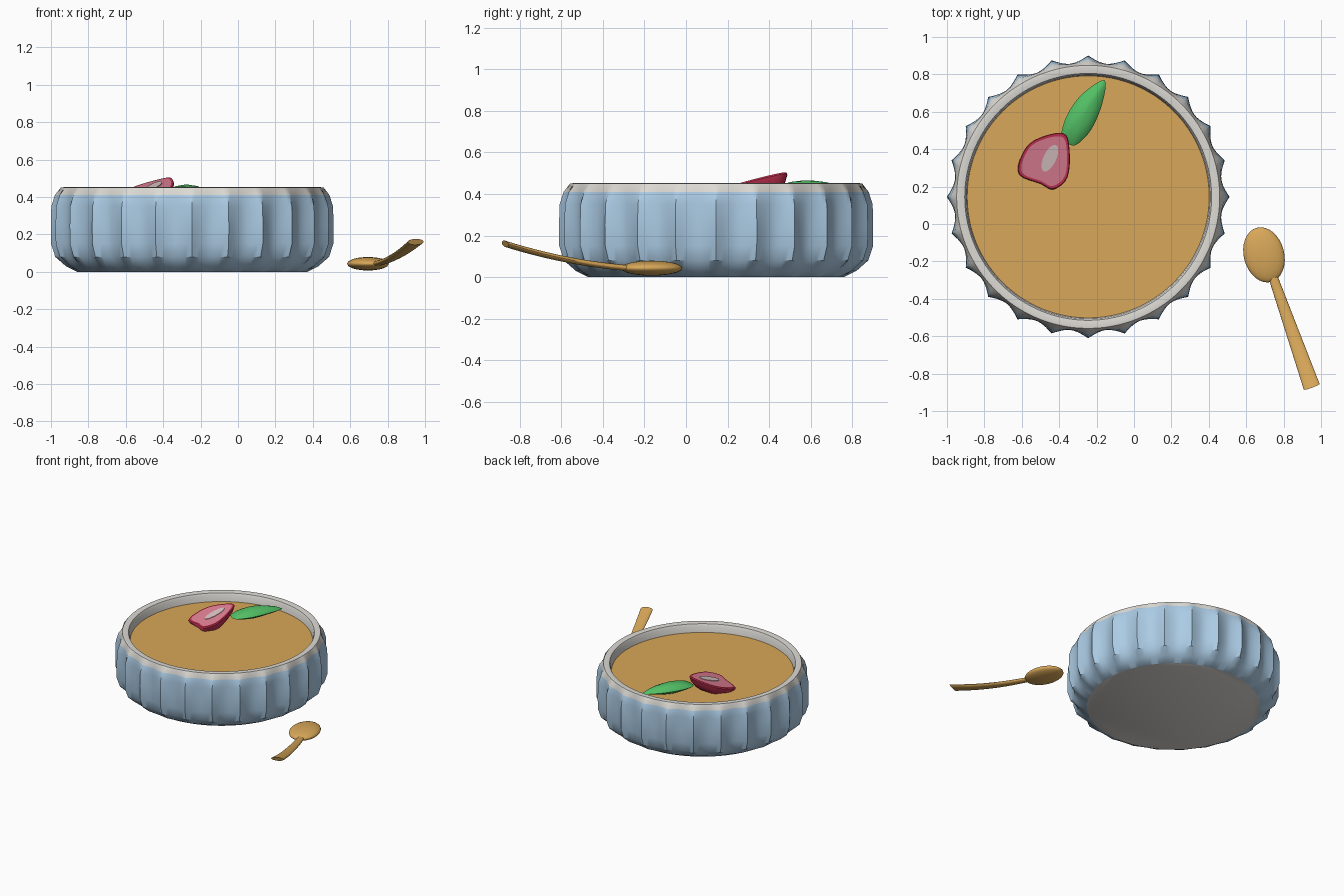
import bpy, bmesh, math
from mathutils import Vector

cube = bpy.data.objects.get("Cube")
if cube:
    bpy.data.objects.remove(cube, do_unlink=True)


def material(name, rgb):
    m = bpy.data.materials.new(name)
    m.use_nodes = True
    m.diffuse_color = (*rgb, 1)
    bsdf = next(n for n in m.node_tree.nodes if n.type == 'BSDF_PRINCIPLED')
    bsdf.inputs["Base Color"].default_value = (*rgb, 1)
    return m


BLUE = material("pale blue glaze", (0.41, 0.60, 0.78))
WHITE = material("off white ceramic", (0.72, 0.70, 0.66))
GOLD = material("golden custard", (0.69, 0.39, 0.10))
RED = material("berry red", (0.60, 0.033, 0.09))
PINK = material("berry flesh pink", (0.75, 0.22, 0.30))
PALE = material("berry heart", (0.72, 0.56, 0.56))
GREEN = material("leaf green", (0.085, 0.52, 0.13))


def loft(name, rings, mats, pick=None, caps=True, angle=30):
    """Skin a stack of closed rings; pick(ring_index) gives the material slot."""
    bm = bmesh.new()
    loops = [[bm.verts.new(p) for p in ring] for ring in rings]
    n = len(loops[0])
    for k, (a, b) in enumerate(zip(loops, loops[1:])):
        for i in range(n):
            j = (i + 1) % n
            f = bm.faces.new((a[i], a[j], b[j], b[i]))
            f.material_index = pick(k) if pick else 0
    if caps:
        bm.faces.new(loops[0][::-1]).material_index = pick(-1) if pick else 0
        bm.faces.new(loops[-1]).material_index = pick(len(rings) - 1) if pick else 0
    bmesh.ops.recalc_face_normals(bm, faces=bm.faces)
    me = bpy.data.meshes.new(name)
    bm.to_mesh(me)
    bm.free()
    ob = bpy.data.objects.new(name, me)
    bpy.context.collection.objects.link(ob)
    for m in mats:
        me.materials.append(m)
    bpy.ops.object.select_all(action='DESELECT')
    ob.select_set(True)
    bpy.context.view_layer.objects.active = ob
    bpy.ops.object.shade_smooth_by_angle(angle=math.radians(angle))
    return ob


# Fluted dish: radius, height and flute depth up the outside, then down inside
CX, CY, FLUTES, STEPS = -0.245, 0.145, 24, 10
PROFILE = [(0.615, 0, 0), (0.665, 0.03, 0.01), (0.702, 0.08, 0.03),
           (0.714, 0.15, 0.041), (0.718, 0.25, 0.038), (0.718, 0.35, 0.035),
           (0.716, 0.41, 0.018), (0.703, 0.45, 0), (0.688, 0.452, 0),
           (0.660, 0.447, 0), (0.652, 0.43, 0), (0.645, 0.37, 0)]


def dish_ring(r, z, depth):
    ring = []
    for i in range(FLUTES * STEPS):
        t = abs(((i + STEPS / 2) % STEPS) / STEPS - 0.5) * 2
        rad = r + depth * max(0, 1 - t) ** 1.8
        a = math.tau * i / (FLUTES * STEPS)
        ring.append((CX + rad * math.cos(a), CY + rad * math.sin(a), z))
    return ring


loft("fluted_dish", [dish_ring(*p) for p in PROFILE], [BLUE, WHITE],
     lambda k: 0 if 0 <= k < 6 else 1)

# Custard filling
loft("custard", [dish_ring(0.64, 0.36, 0), dish_ring(0.648, 0.385, 0)], [GOLD])


# Closed smooth outline through a few plan points
def smooth_outline(points, sub=4):
    pts = [Vector(p) for p in points]
    n, out = len(pts), []
    for i in range(n):
        a, b, c, d = (pts[(i + k) % n] for k in (-1, 0, 1, 2))
        for s in range(sub):
            t = s / sub
            out.append(0.5 * (2 * b + (c - a) * t + (2 * a - 5 * b + 4 * c - d) * t * t
                              + (3 * b - a - 3 * c + d) * t ** 3))
    return out


# Halved strawberry with a tilted cut face
BERRY = smooth_outline([(-0.615, 0.265), (-0.60, 0.37), (-0.53, 0.45), (-0.38, 0.487),
                        (-0.345, 0.40), (-0.355, 0.25), (-0.43, 0.185), (-0.50, 0.215)])
MID = Vector((-0.465, 0.335))


def cut_z(p):
    return 0.505 + 0.2 * (p.x + 0.37) + 0.25 * (p.y - 0.48)


def berry_ring(scale, drop):
    ring = []
    for p in BERRY:
        q = MID + (p - MID) * scale
        ring.append((q.x, q.y, max(cut_z(q) - drop, 0.375)))
    return ring


loft("strawberry_half", [berry_ring(s, d) for s, d in
                         [(0.45, 0.10), (0.75, 0.075), (0.93, 0.04), (1, 0.008), (0.97, 0), (0.88, 0)]],
     [RED, PINK], lambda k: 1 if k == 5 else 0, angle=40)

# Pale heart of the strawberry, a thin plate on the cut face
u, v = Vector((0.42, 0.9)), Vector((0.9, -0.42))
heart = [Vector((-0.45, 0.352)) + u * 0.078 * math.cos(a) + v * 0.034 * math.sin(a)
         for a in (math.tau * i / 24 for i in range(24))]
loft("strawberry_heart", [[(p.x, p.y, cut_z(p) + h) for p in heart] for h in (-0.002, 0.004)], [PALE])

# Leaf: puffy lens over a plan outline, arched along its length
LEAF = smooth_outline([(-0.385, 0.46), (-0.375, 0.54), (-0.33, 0.63), (-0.26, 0.71), (-0.157, 0.768),
                       (-0.168, 0.65), (-0.22, 0.52), (-0.28, 0.445), (-0.33, 0.42)])
HEART = Vector((-0.275, 0.585))


def leaf_ring(scale, lift):
    ring = []
    for p in LEAF:
        q = HEART + (p - HEART) * scale
        along = (q - HEART).length / 0.2
        ring.append((q.x, q.y, 0.432 - 0.012 * along ** 2 + lift))
    return ring


loft("mint_leaf", [leaf_ring(s, d) for s, d in
                   [(0.08, -0.04), (0.5, -0.032), (0.85, -0.012), (1, 0),
                    (0.85, 0.014), (0.5, 0.028), (0.08, 0.034)]], [GREEN], angle=40)

# Spoon bowl: flattened ellipsoid
bpy.ops.mesh.primitive_uv_sphere_add(segments=32, ring_count=16, location=(0.695, -0.165, 0.043))
bowl = bpy.context.object
bowl.name = "spoon_bowl"
bowl.scale = (0.108, 0.15, 0.036)
bowl.rotation_euler.z = math.radians(15)
bowl.data.materials.append(GOLD)
bpy.ops.object.shade_smooth_by_angle(angle=math.radians(40))

# Spoon handle: oval section swept along a rising path, widening to the end
side = Vector((0.94, 0.34, 0))
rings = []
for i in range(13):
    t = i / 12
    c = Vector((0.735 + 0.215 * t, -0.26 - 0.61 * t, 0.042 + 0.045 * t + 0.073 * t * t))
    w, h = 0.024 + 0.021 * t, 0.014 + 0.002 * t
    rings.append([c + side * w * math.cos(a) + Vector((0.1 * t * h, -0.35 * t * h, h)) * math.sin(a)
                  for a in (math.tau * k / 20 for k in range(20))])
loft("spoon_handle", rings, [GOLD], angle=40)
